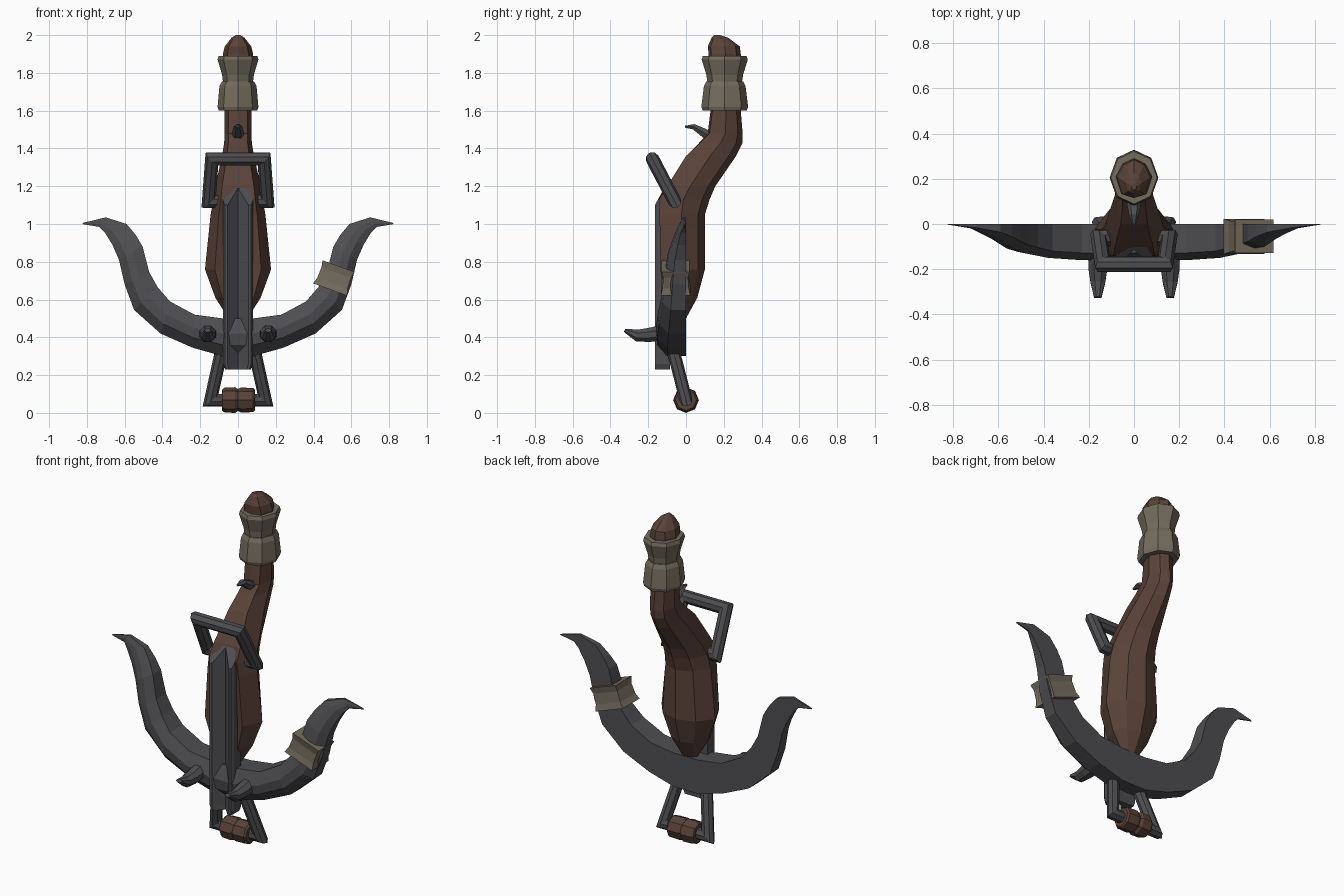
import bpy, bmesh, math
from mathutils import Vector

if "Cube" in bpy.data.objects:
    bpy.data.objects.remove(bpy.data.objects["Cube"])


def material(name, col):
    m = bpy.data.materials.new(name)
    m.diffuse_color = (*col, 1)
    m.use_nodes = True
    m.node_tree.nodes["Principled BSDF"].inputs["Base Color"].default_value = m.diffuse_color
    return m


WOOD = material("dark wood", (0.100, 0.054, 0.040))
IRON = material("dark iron", (0.076, 0.076, 0.083))
CLOTH = material("cloth wrap", (0.175, 0.150, 0.112))


def loft(name, rings, mat):
    """Skin a list of equal-length rings and cap both ends."""
    bm = bmesh.new()
    vs = [[bm.verts.new(p) for p in r] for r in rings]
    n = len(rings[0])
    for a, b in zip(vs, vs[1:]):
        for i in range(n):
            j = (i + 1) % n
            bm.faces.new((a[i], a[j], b[j], b[i]))
    bm.faces.new(vs[0])
    bm.faces.new(vs[-1])
    bmesh.ops.recalc_face_normals(bm, faces=bm.faces)
    me = bpy.data.meshes.new(name)
    bm.to_mesh(me)
    bm.free()
    me.materials.append(mat)
    ob = bpy.data.objects.new(name, me)
    bpy.context.collection.objects.link(ob)
    return ob


def sweep(name, path, radii, normal, mat, sides=8, turn=0.0):
    """Mitred sweep along a planar path; radii = (along plane normal, in plane)."""
    path = [Vector(p) for p in path]
    u = Vector(normal).normalized()
    rings = []
    for i, p in enumerate(path):
        t0 = (p - path[max(i - 1, 0)]).normalized()
        t1 = (path[min(i + 1, len(path) - 1)] - p).normalized()
        t = (t0 + t1).normalized()
        v = u.cross(t)
        miter = 1 / max(t.dot(t1 if t1.length else t0), 0.6)
        ru, rv = radii[i] if isinstance(radii, list) else (radii, radii)
        rings.append([p + u * ru * math.cos(a) + v * rv * miter * math.sin(a)
                      for a in (turn + k * math.tau / sides for k in range(sides))])
    return loft(name, rings, mat)


# Wooden stock and grip: z, half width, front y, back y, front centre y
stock = [(0.50, .05, -.07, .00, -.06), (0.61, .12, -.12, .06, -.09),
         (0.76, .175, -.135, .10, -.09), (1.05, .145, -.14, .10, -.09),
         (1.13, .13, -.142, .125, -.11), (1.20, .12, -.10, .155, -.10),
         (1.36, .085, .00, .265, .00), (1.43, .073, .075, .30, .07),
         (1.48, .072, .125, .30, .115), (1.60, .072, .14, .29, .13),
         (1.90, .08, .135, .29, .12), (1.94, .07, .13, .285, .115),
         (1.985, .035, .145, .225, .135), (2.0, .012, .155, .18, .15)]
rings = []
for z, w, f, b, c in stock:
    m = f + (b - f) * .48
    s = f + (b - f) * .85
    rings.append([(0, c, z), (.7 * w, f, z), (w, m, z), (.62 * w, s, z), (0, b, z),
                  (-.62 * w, s, z), (-w, m, z), (-.7 * w, f, z)])
loft("stock", rings, WOOD)

# Grooved iron rail, its upper end slanted into the stock
half = [(.055, -.165), (.07, -.165), (.08, -.15), (.08, -.085)]
prof = [(0, -.115)] + half + [(-x, y) for x, y in reversed(half)]
loft("rail", [[(x * .85, y, .23) for x, y in prof],
              [(x, y, .26) for x, y in prof],
              [(x, y, min(1.19, 1.10 + (y + .165) * 1.8)) for x, y in prof]], IRON)

# Curved bow: outer x z, inner x z, depth; mirrored about the middle
limb = [(.08, .30, .08, .50, .16), (.24, .345, .23, .52, .16), (.41, .42, .36, .59, .15),
        (.55, .545, .425, .665, .13), (.60, .68, .47, .745, .115),
        (.63, .81, .505, .88, .095), (.665, .89, .54, .94, .07),
        (.705, .955, .59, 1.0, .045), (.735, .985, .70, 1.035, .02),
        (.825, 1.0, .82, 1.006, .003)]
stations = [(-a, b, -c, d, e) for a, b, c, d, e in reversed(limb)] + limb
rings = []
for ox, oz, ix, iz, d in stations:
    rings.append([(ox + (ix - ox) * t, -d * k, oz + (iz - oz) * t)
                  for t, k in ((0, 0), (0, .62), (.3, .95), (.6, 1), (1, .8), (1, 0))])
loft("bow", rings, IRON)

# Front pegs on the bow
for side, x in (("left", -.16), ("right", .16)):
    sweep(side + "_peg", [(x, -.12, .425), (x, -.20, .412), (x, -.26, .41), (x, -.325, .437)],
          [(.047, .045), (.045, .040), (.035, .033), (.018, .010)], (1, 0, 0), IRON,
          turn=math.pi / 8)

# Trigger
sweep("trigger", [(0, .14, 1.455), (0, .08, 1.492), (0, .04, 1.515), (0, -.005, 1.515)],
      [(.032, .035), (.03, .024), (.022, .016), (.007, .006)], (1, 0, 0), IRON, sides=6)

# Bent iron loop above the rail and stirrup below the bow
loop = [(.09, -.06, 1.12), (.155, -.06, 1.12), (.138, -.178, 1.345)]
sweep("upper_loop", loop + [(-x, y, z) for x, y, z in reversed(loop)], .036,
      (0, .225, .118), IRON)
foot = [(.085, -.07, .34), (.145, 0, .068)]
sweep("stirrup", foot + [(-x, y, z) for x, y, z in reversed(foot)], .034,
      (0, .272, .07), IRON)

# Wooden roller on the stirrup
roll = [(-.085, .056), (-.07, .066), (-.015, .068), (0, .058), (.015, .066), (.08, .064), (.09, .055)]
sweep("stirrup_roller", [(x, 0, .068) for x, r in roll], [(r, r) for x, r in roll],
      (0, 0, 1), WOOD)

# Cloth bands on the grip
for name, band in (("lower_grip_wrap", [(1.60, .102, .116), (1.62, .108, .124), (1.73, .098, .11), (1.755, .085, .098)]),
                   ("upper_grip_wrap", [(1.74, .078, .09), (1.79, .084, .097), (1.87, .108, .122), (1.89, .102, .116)])):
    sweep(name, [(0, .205, z) for z, a, b in band], [(a, b) for z, a, b in band], (1, 0, 0), CLOTH)

# Pinched cloth band on the right limb
axis, mid = Vector((.34, 0, .94)), Vector((.51, -.055, .715))
band = [(-.066, .096, .078), (-.03, .085, .07), (.03, .083, .066), (.066, .09, .074)]
sweep("limb_wrap", [mid + axis * s for s, a, b in band],
      [(b * 1.414, a * 1.414) for s, a, b in band], (0, 1, 0), CLOTH, 4, math.pi / 4)
